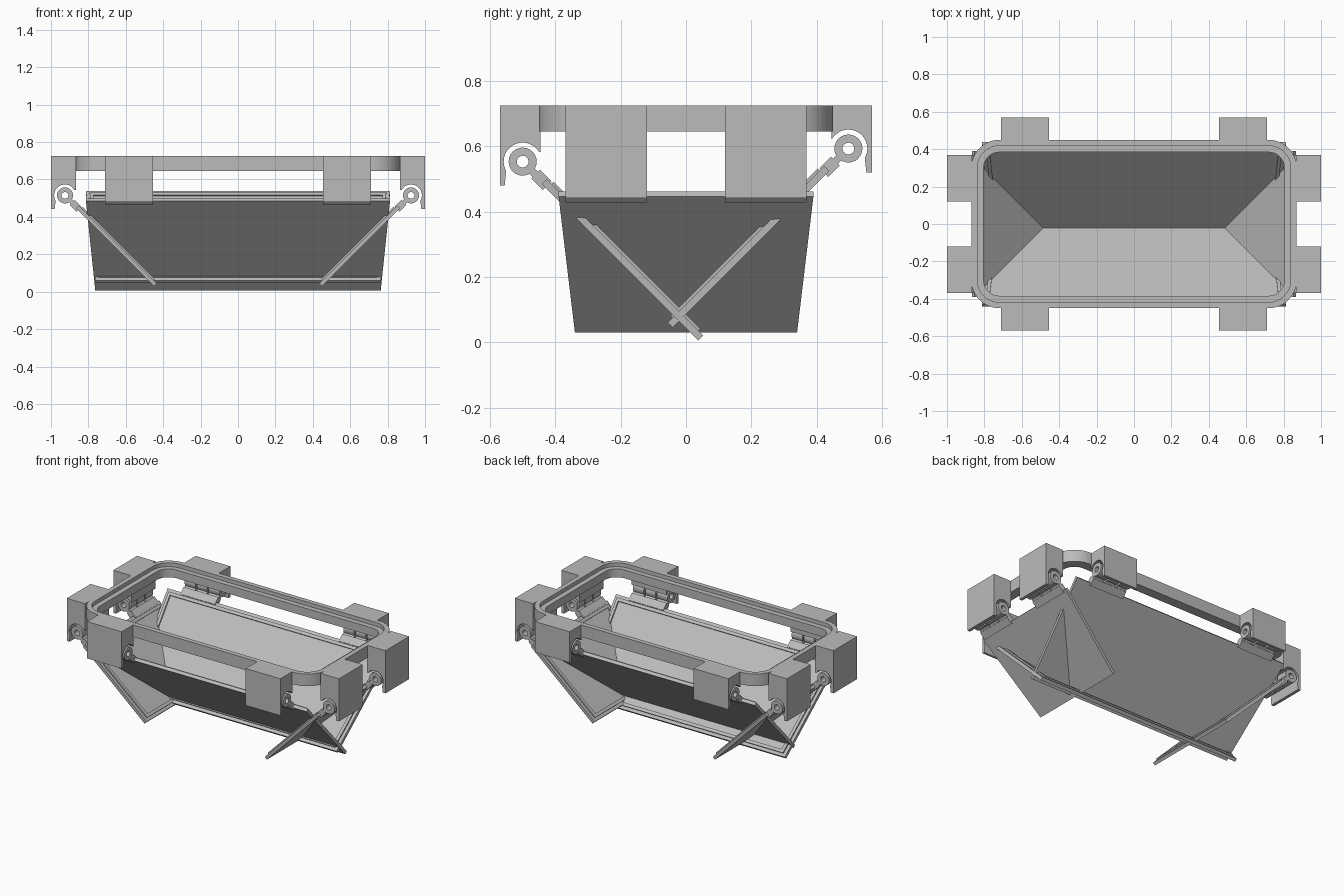
import bpy, bmesh, math
from math import sin, cos, radians
from mathutils import Matrix, Vector

cube = bpy.data.objects.get("Cube")
if cube:
    bpy.data.objects.remove(cube, do_unlink=True)

grey = bpy.data.materials.new("plain_grey")
grey.use_nodes = True
colour = (0.5, 0.5, 0.5, 1)
grey.diffuse_color = colour
grey.node_tree.nodes["Principled BSDF"].inputs["Base Color"].default_value = colour


def loft(name, loops, matrix=Matrix(), ring=False, smooth=False):
    """Bridge equal-length point loops; close as a ring or cap both ends."""
    bm = bmesh.new()
    rows = [[bm.verts.new(p) for p in loop] for loop in loops]
    n = len(rows[0])
    pairs = list(zip(rows, rows[1:]))
    if ring:
        pairs.append((rows[-1], rows[0]))
    else:
        bm.faces.new(rows[0])
        bm.faces.new(rows[-1])
    for a, b in pairs:
        for i in range(n):
            j = (i + 1) % n
            bm.faces.new((a[i], a[j], b[j], b[i]))
    bmesh.ops.transform(bm, matrix=matrix, verts=bm.verts)
    bmesh.ops.recalc_face_normals(bm, faces=bm.faces)
    mesh = bpy.data.meshes.new(name)
    bm.to_mesh(mesh)
    bm.free()
    mesh.materials.append(grey)
    obj = bpy.data.objects.new(name, mesh)
    bpy.context.collection.objects.link(obj)
    if smooth:
        bpy.ops.object.select_all(action='DESELECT')
        obj.select_set(True)
        bpy.context.view_layer.objects.active = obj
        bpy.ops.object.shade_smooth_by_angle(angle=radians(35))
    return obj


def arc(cx, cy, r, start, end, steps):
    angles = [radians(start + (end - start) * i / steps) for i in range(steps + 1)]
    return [(cx + r * cos(a), cy + r * sin(a)) for a in angles]


def rounded(inset, z):
    """Rounded rectangle of the frame, shrunk by an inset."""
    hx, hy, r = 0.87 - inset, 0.45 - inset, 0.15 - inset
    pts = []
    for k, (sx, sy) in enumerate([(1, 1), (-1, 1), (-1, -1), (1, -1)]):
        pts += arc(sx * (hx - r), sy * (hy - r), r, 90 * k, 90 * k + 90, 10)
    return [(x, y, z) for x, y in pts]


def extrude(name, profile, t0, t1, matrix, smooth=False):
    """Extrude an (outward, up) profile along the side direction."""
    return loft(name, [[(t, o, z) for o, z in profile] for t in (t0, t1)], matrix, smooth=smooth)


def tube(name, outer, inner, t0, t1, matrix):
    section = [(outer, t0), (outer, t1), (inner, t1), (inner, t0)]
    loops = [[(t, y, z) for y, z in arc(0, 0, r, 0, 360, 24)[:-1]] for r, t in section]
    return loft(name, loops, matrix, ring=True, smooth=True)


# Rounded top frame with an inner ledge
TOP, LEDGE, LOW = 0.725, 0.70, 0.645
loft("top_frame", [rounded(0, TOP), rounded(0.032, TOP), rounded(0.032, LEDGE),
                   rounded(0.066, LEDGE), rounded(0.066, LOW), rounded(0, LOW)],
     ring=True, smooth=True)


def trapezoid(s0, s1, w0, w1, inset, n):
    a, b = s0 + inset, s1 - inset
    return [(-w0 + inset, a, n), (w0 - inset, a, n), (w1 - inset, b, n), (-w1 + inset, b, n)]


def side(label, turn, hinge, inner, outer, centre, width, flap):
    """Two hinge blocks and one sloping flap on one side of the frame."""
    spin = Matrix.Rotation(radians(turn), 4, 'Z')
    ho, hz = hinge
    at_hinge = spin @ Matrix.Translation((0, ho, hz))
    # Slope axes: x along the side, y down the flap, z out of its inner face
    d = math.sqrt(0.5)
    slope = at_hinge @ Matrix(((-1, 0, 0, 0), (0, -d, -d, 0), (0, -d, d, 0), (0, 0, 0, 1)))

    block = [(inner, TOP), (outer, TOP), (outer, hz - 0.073), (ho + 0.055, hz - 0.073)]
    block += arc(ho, hz, 0.058, -30, 150, 20) + [(inner, hz + 0.029)]
    for i, c in enumerate((-centre, centre)):
        t0, t1 = c - width / 2, c + width / 2
        tag = f"{label}_{i + 1}"
        extrude(f"hinge_block_{tag}", block, t0, t1, spin, smooth=True)
        # Knuckles on a hollow pin
        tube(f"hinge_pin_{tag}", 0.03, 0.018, t0, t1, at_hinge)
        step = width / 3
        for k in range(3):
            a, b = t0 + k * step + 0.006 * (k > 0), t0 + (k + 1) * step - 0.006 * (k < 2)
            tube(f"knuckle_{tag}_{k + 1}", 0.043, 0.019, a, b, at_hinge)
            tongue = [(0.03, -0.011), (0.07, -0.011), (0.07, 0.011), (0.03, 0.011)]
            loft(f"tongue_{tag}_{k + 1}", [[(-t, s, n) for s, n in tongue] for t in (a, b)], slope)
        # Clamp bar holding the flap edge
        bar = [(0.055, -0.018), (0.105, -0.018), (0.105, 0.02), (0.055, 0.02)]
        loft(f"clamp_bar_{tag}", [[(-t, s, n) for s, n in bar] for t in (t0, t1)], slope)

    # Flap panel and its raised sealing strip
    loft(f"flap_{label}", [trapezoid(*flap, 0, n) for n in (-0.007, 0.014)], slope)
    strip = [(0.02, 0.013), (0.02, 0.023), (0.04, 0.023), (0.04, 0.013)]
    loft(f"seal_{label}", [trapezoid(*flap, i, n) for i, n in strip], slope, ring=True)


long_flap = (0.09, 0.767, 0.813, 0.763)
short_flap = (0.09, 0.68, 0.39, 0.34)
side("back", 0, (0.497, 0.593), 0.445, 0.57, 0.583, 0.255, long_flap)
side("front", 180, (0.5, 0.553), 0.445, 0.57, 0.583, 0.255, long_flap)
for label, turn in (("left", 270), ("right", 90)):
    side(label, turn, (0.925, 0.515), 0.866, 1.0, 0.244, 0.25, short_flap)
